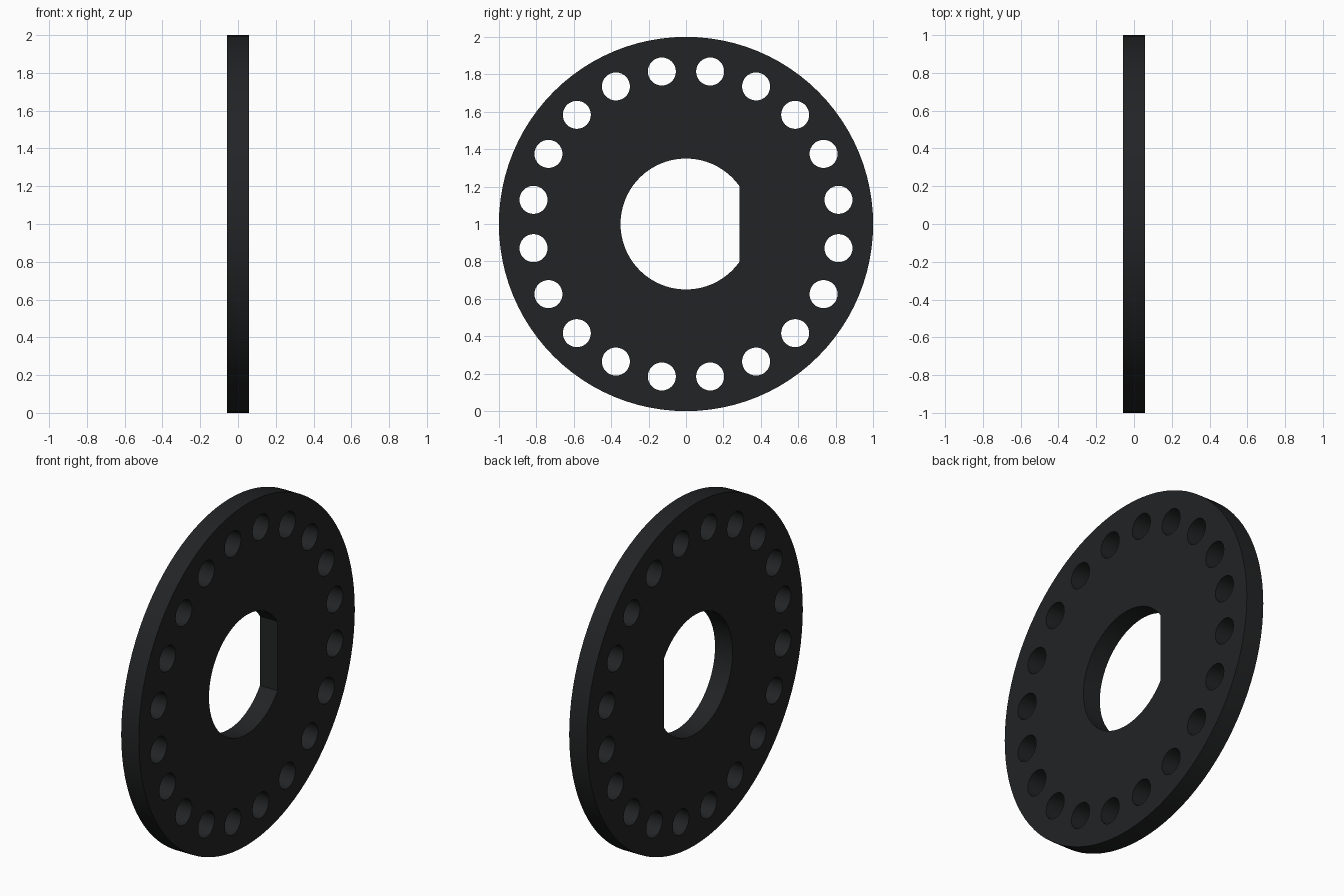
import bpy, bmesh
from math import sin, cos, acos, pi, radians

if "Cube" in bpy.data.objects:
    bpy.data.objects.remove(bpy.data.objects["Cube"])

THICK = 0.114
BORE_R, FLAT = 0.35, 0.285
HOLES, PITCH_R, HOLE_R = 20, 0.825, 0.075


def arc(cx, cy, r, a0, a1, n):
    return [(cx + r * cos(a0 + (a1 - a0) * i / n),
             cy + r * sin(a0 + (a1 - a0) * i / n)) for i in range(n + 1)]


def circle(cx, cy, r, n):
    return arc(cx, cy, r, 0, 2 * pi, n)[:-1]


# Outlines: rim, D-shaped bore, ring of round holes
half = acos(FLAT / BORE_R)
loops = [circle(0, 0, 1, 96), arc(0, 0, BORE_R, half, 2 * pi - half, 56)]
for i in range(HOLES):
    a = 2 * pi * (i + 0.5) / HOLES
    loops.append(circle(PITCH_R * cos(a), PITCH_R * sin(a), HOLE_R, 32))

# Filled profile, extruded into a plate
curve = bpy.data.curves.new("disc_profile", 'CURVE')
curve.dimensions = '2D'
curve.fill_mode = 'BOTH'
curve.extrude = THICK / 2
for pts in loops:
    s = curve.splines.new('POLY')
    s.points.add(len(pts) - 1)
    for p, (x, y) in zip(s.points, pts):
        p.co = (x, y, 0, 1)
    s.use_cyclic_u = True

disc = bpy.data.objects.new("perforated_disc", curve)
bpy.context.collection.objects.link(disc)
# Stand the plate upright, facing +x
disc.rotation_euler = (radians(90), 0, radians(90))
disc.location = (0, 0, 1)
bpy.context.view_layer.objects.active = disc
disc.select_set(True)
bpy.ops.object.convert(target='MESH')
disc = bpy.context.object

# Weld the caps to the walls
bm = bmesh.new()
bm.from_mesh(disc.data)
bmesh.ops.remove_doubles(bm, verts=bm.verts, dist=1e-5)
bmesh.ops.recalc_face_normals(bm, faces=bm.faces)
bm.to_mesh(disc.data)
bm.free()
bpy.ops.object.shade_smooth_by_angle(angle=radians(30))

# Near-black finish
mat = bpy.data.materials.new("black")
mat.diffuse_color = (0.016, 0.017, 0.018, 1)
mat.use_nodes = True
mat.node_tree.nodes["Principled BSDF"].inputs["Base Color"].default_value = mat.diffuse_color
disc.data.materials.clear()
disc.data.materials.append(mat)
